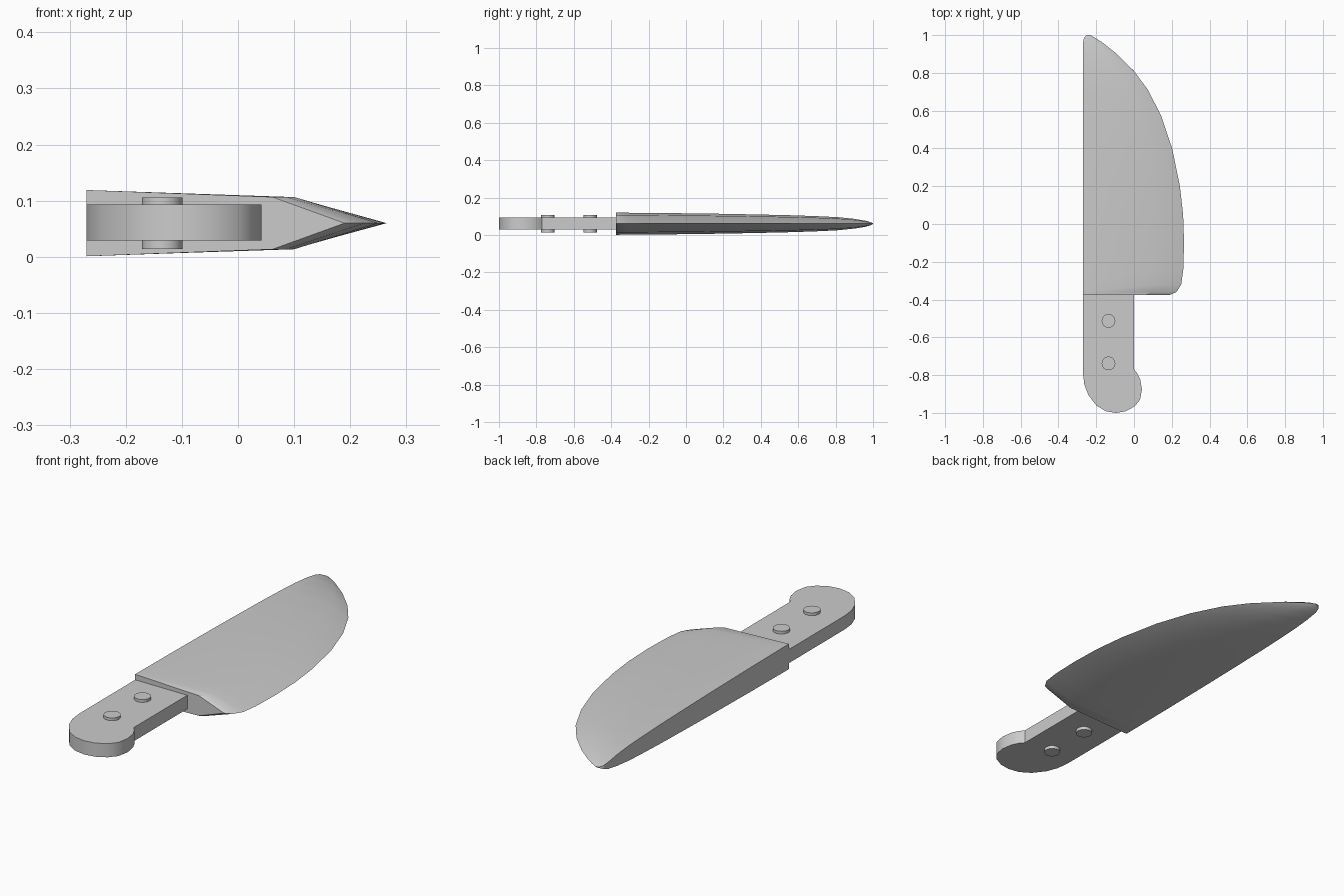
import bpy, bmesh

if "Cube" in bpy.data.objects:
    bpy.data.objects.remove(bpy.data.objects["Cube"])

MID = 0.06


def finish(name, bm, angle=0.55):
    bmesh.ops.recalc_face_normals(bm, faces=bm.faces)
    me = bpy.data.meshes.new(name)
    bm.to_mesh(me)
    bm.free()
    ob = bpy.data.objects.new(name, me)
    bpy.context.collection.objects.link(ob)
    bpy.ops.object.select_all(action='DESELECT')
    ob.select_set(True)
    bpy.context.view_layer.objects.active = ob
    bpy.ops.object.shade_smooth_by_angle(angle=angle)
    return ob


# Blade: loft of wedge sections (y, spine x, edge x, half thickness at spine)
sections = [
    (-0.375, -0.27, 0.19, 0.059), (-0.36, -0.27, 0.225, 0.059),
    (-0.32, -0.27, 0.25, 0.0588), (-0.24, -0.27, 0.261, 0.058),
    (-0.1, -0.27, 0.265, 0.057), (0.05, -0.27, 0.26, 0.055),
    (0.2, -0.27, 0.243, 0.053), (0.4, -0.27, 0.202, 0.049),
    (0.57, -0.27, 0.145, 0.045), (0.71, -0.27, 0.074, 0.040),
    (0.81, -0.27, 0.0, 0.035), (0.9, -0.27, -0.09, 0.026),
    (0.96, -0.27, -0.166, 0.016), (0.985, -0.265, -0.204, 0.009),
    (1.0, -0.25, -0.232, 0.002),
]
bm = bmesh.new()
rings = []
for y, xs, xe, h in sections:
    shoulder = min(xs + (xe - xs) * 0.72, 0.1)
    hs = h * 0.79
    pts = [(xs, h), (shoulder, hs), (xe, 0), (shoulder, -hs), (xs, -h)]
    rings.append([bm.verts.new((x, y, MID + z)) for x, z in pts])
for a, b in zip(rings, rings[1:]):
    for i in range(5):
        j = (i + 1) % 5
        bm.faces.new((a[i], a[j], b[j], b[i]))
bm.faces.new(rings[0])
bm.faces.new(rings[-1])
finish("blade", bm)

# Handle: extruded outline with a rounded hooked butt
outline = [
    (-0.27, -0.374), (0.0, -0.374), (0.0, -0.77), (0.017, -0.79),
    (0.033, -0.822), (0.042, -0.875), (0.032, -0.93), (0.003, -0.966),
    (-0.045, -0.992), (-0.095, -1.0), (-0.15, -0.991), (-0.2, -0.96),
    (-0.242, -0.905), (-0.263, -0.85), (-0.27, -0.79),
]
bm = bmesh.new()
face = bm.faces.new([bm.verts.new((x, y, 0.029)) for x, y in outline])
top = bmesh.ops.extrude_face_region(bm, geom=[face])
bmesh.ops.translate(bm, vec=(0, 0, 0.064),
                    verts=[v for v in top["geom"] if isinstance(v, bmesh.types.BMVert)])
finish("handle", bm)

# Rivets passing through the handle
for i, y in enumerate((-0.513, -0.738)):
    bm = bmesh.new()
    bmesh.ops.create_cone(bm, cap_ends=True, segments=32,
                          radius1=0.036, radius2=0.036, depth=0.092)
    bmesh.ops.translate(bm, verts=bm.verts, vec=(-0.135, y, MID))
    finish(f"rivet_{i + 1}", bm)
